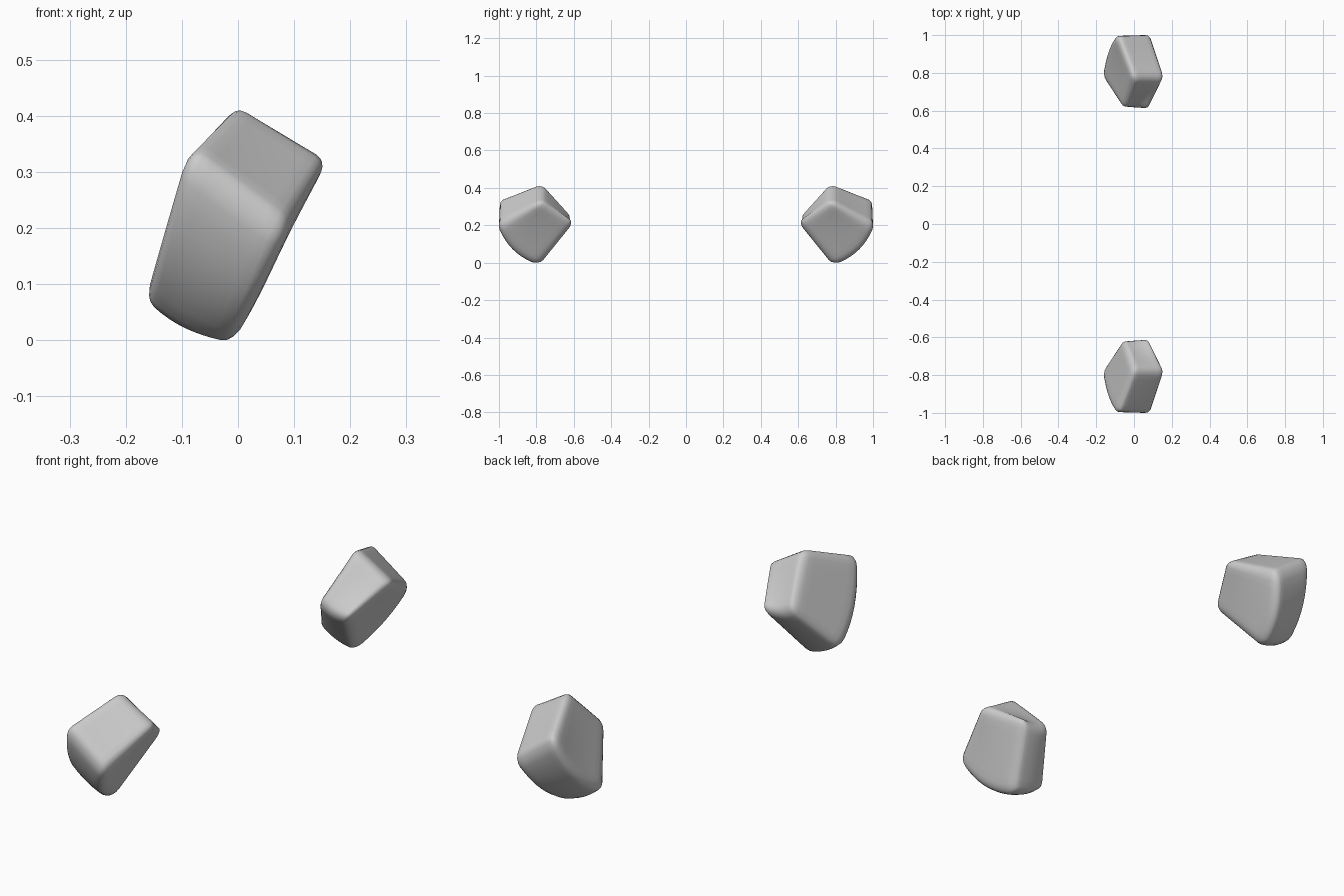
import bpy, bmesh
from mathutils import Vector

if "Cube" in bpy.data.objects:
    bpy.data.objects.remove(bpy.data.objects["Cube"])

# Eight corners of the front block, keyed by unit-cube coordinates (u, v, w)
CORNERS = {
    (0, 0, 0): (0.00, -0.77, 0.417), (1, 0, 0): (0.158, -0.777, 0.322),
    (0, 1, 0): (-0.09, -0.995, 0.328), (1, 1, 0): (0.085, -1.00, 0.198),
    (0, 0, 1): (-0.057, -0.617, 0.245), (1, 0, 1): (0.075, -0.607, 0.215),
    (0, 1, 1): (-0.165, -0.78, 0.068), (1, 1, 1): (-0.012, -0.787, -0.006),
}


def warp(p):
    """Trilinear map of the unit cube into the skewed block, with swollen front and base."""
    u, v, w = [0.5 + (c - 0.5) * 1.06 for c in p]
    out = Vector()
    for (a, b, c), pos in CORNERS.items():
        k = (u if a else 1 - u) * (v if b else 1 - v) * (w if c else 1 - w)
        out += k * Vector(pos)
    swell_w, swell_u = 4 * w * (1 - w), 4 * u * (1 - u)
    out += Vector((-0.008, -0.026, -0.026)) * v * max(swell_w, 0)
    out += Vector((-0.008, 0, -0.014)) * w * max(swell_u, 0)
    return out


def build_block(name, side):
    bm = bmesh.new()
    bmesh.ops.create_cube(bm, size=1)
    bmesh.ops.translate(bm, verts=bm.verts, vec=(0.5, 0.5, 0.5))
    # rounded edges, then a grid over the faces so they can curve
    bmesh.ops.bevel(bm, geom=bm.edges[:], offset=0.13, segments=4,
                    profile=0.5, affect='EDGES')
    long_edges = [e for e in bm.edges if e.calc_length() > 0.5]
    bmesh.ops.subdivide_edges(bm, edges=long_edges, cuts=7, use_grid_fill=True)
    for v in bm.verts:
        v.co = warp(v.co)
    # settle on the ground and fit the overall length
    low = min(v.co.z for v in bm.verts)
    far = min(v.co.y for v in bm.verts)
    for v in bm.verts:
        v.co.z -= low
        v.co.y -= far + 1
        v.co.y *= -side
    bmesh.ops.recalc_face_normals(bm, faces=bm.faces)
    for f in bm.faces:
        f.smooth = True
    mesh = bpy.data.meshes.new(name)
    bm.to_mesh(mesh)
    bm.free()
    bpy.context.collection.objects.link(bpy.data.objects.new(name, mesh))


# Mirrored pair of blocks
build_block("front_block", -1)
build_block("back_block", 1)
